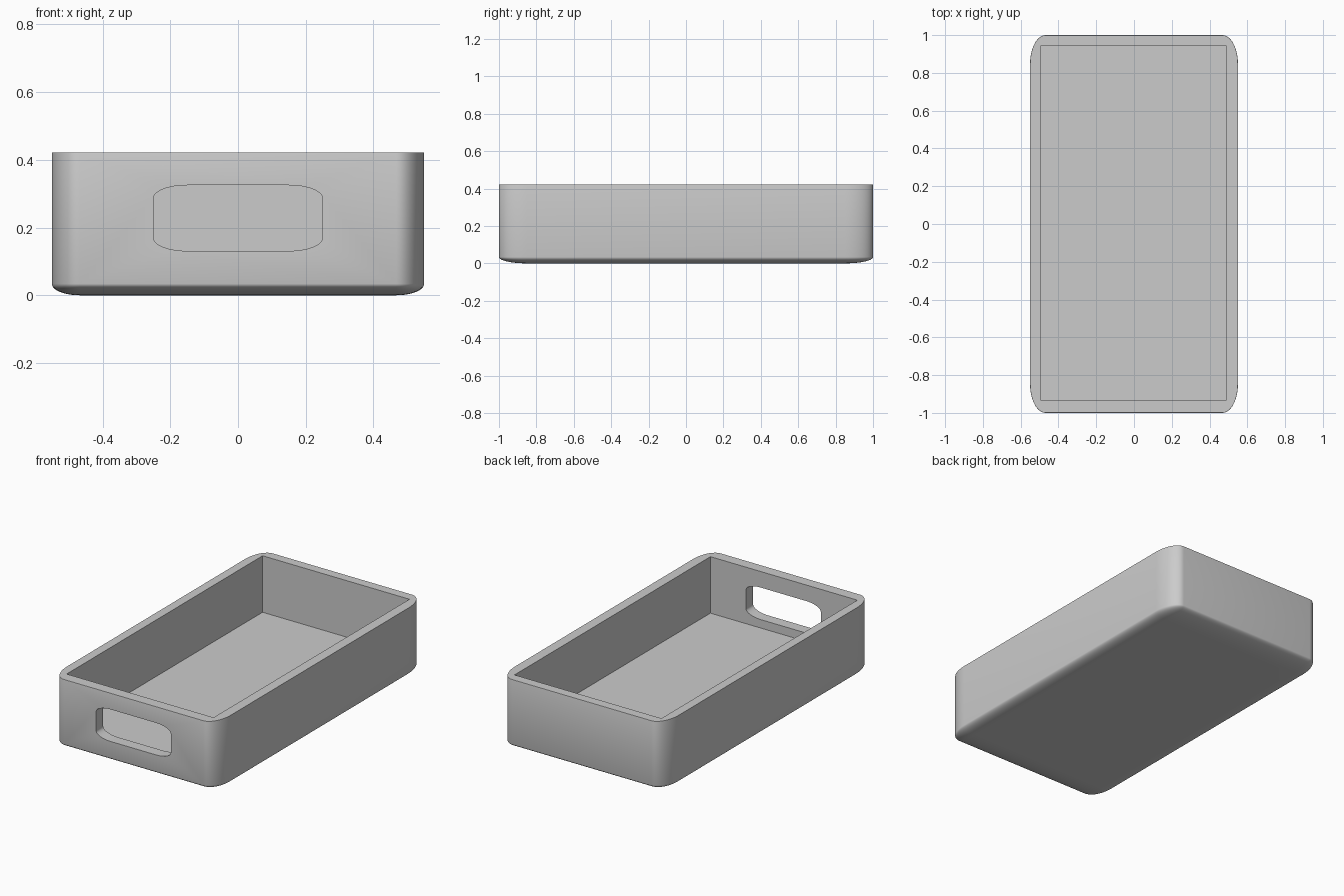
import bpy, bmesh
from mathutils import Vector

old = bpy.data.objects.get("Cube")
if old:
    bpy.data.objects.remove(old, do_unlink=True)

grey = bpy.data.materials.new("plain_grey")
grey.use_nodes = True
GREY = (0.6, 0.6, 0.6, 1)
grey.diffuse_color = GREY
grey.node_tree.nodes["Principled BSDF"].inputs["Base Color"].default_value = GREY


def block(name, half, centre, radius=0, axis=None, top=None):
    """Rounded cube stretched to size, so its rounding stretches with it."""
    bm = bmesh.new()
    bmesh.ops.create_cube(bm, size=2)
    if radius:
        edges = [e for e in bm.edges if axis is None
                 or abs((e.verts[0].co - e.verts[1].co)[axis]) > 1]
        bmesh.ops.bevel(bm, geom=edges, offset=radius, segments=12,
                        profile=0.5, affect='EDGES', clamp_overlap=True)
    bmesh.ops.scale(bm, vec=half, verts=bm.verts)
    bmesh.ops.translate(bm, vec=centre, verts=bm.verts)
    # Slice the upper end flat
    if top is not None:
        bmesh.ops.bisect_plane(bm, geom=bm.verts[:] + bm.edges[:] + bm.faces[:],
                               plane_co=Vector((0, 0, top)), plane_no=(0, 0, 1),
                               clear_outer=True)
        rim = [e for e in bm.edges if e.is_boundary]
        bmesh.ops.contextual_create(bm, geom=rim)
    bmesh.ops.recalc_face_normals(bm, faces=bm.faces[:])
    mesh = bpy.data.meshes.new(name)
    bm.to_mesh(mesh)
    bm.free()
    mesh.materials.append(grey)
    obj = bpy.data.objects.new(name, mesh)
    bpy.context.collection.objects.link(obj)
    return obj


# Outer shell of the tray, with the inside and handle slot as cutters
tray = block("tray", (0.55, 1, 0.226), (0, 0, 0.226), radius=0.15, top=0.422)
cavity = block("cavity_cutter", (0.492, 0.937, 0.3), (-0.003, 0.005, 0.38))
slot = block("handle_slot_cutter", (0.25, 0.2, 0.097), (0, -1, 0.228),
             radius=0.4, axis=1)

bpy.ops.object.select_all(action='DESELECT')
bpy.context.view_layer.objects.active = tray
tray.select_set(True)
for cutter in (cavity, slot):
    cutter.hide_render = True
    cut = tray.modifiers.new(cutter.name, 'BOOLEAN')
    cut.operation = 'DIFFERENCE'
    cut.solver = 'EXACT'
    cut.object = cutter
    bpy.ops.object.modifier_apply(modifier=cut.name)
    bpy.data.objects.remove(cutter, do_unlink=True)

bpy.ops.object.shade_smooth_by_angle(angle=0.5)
